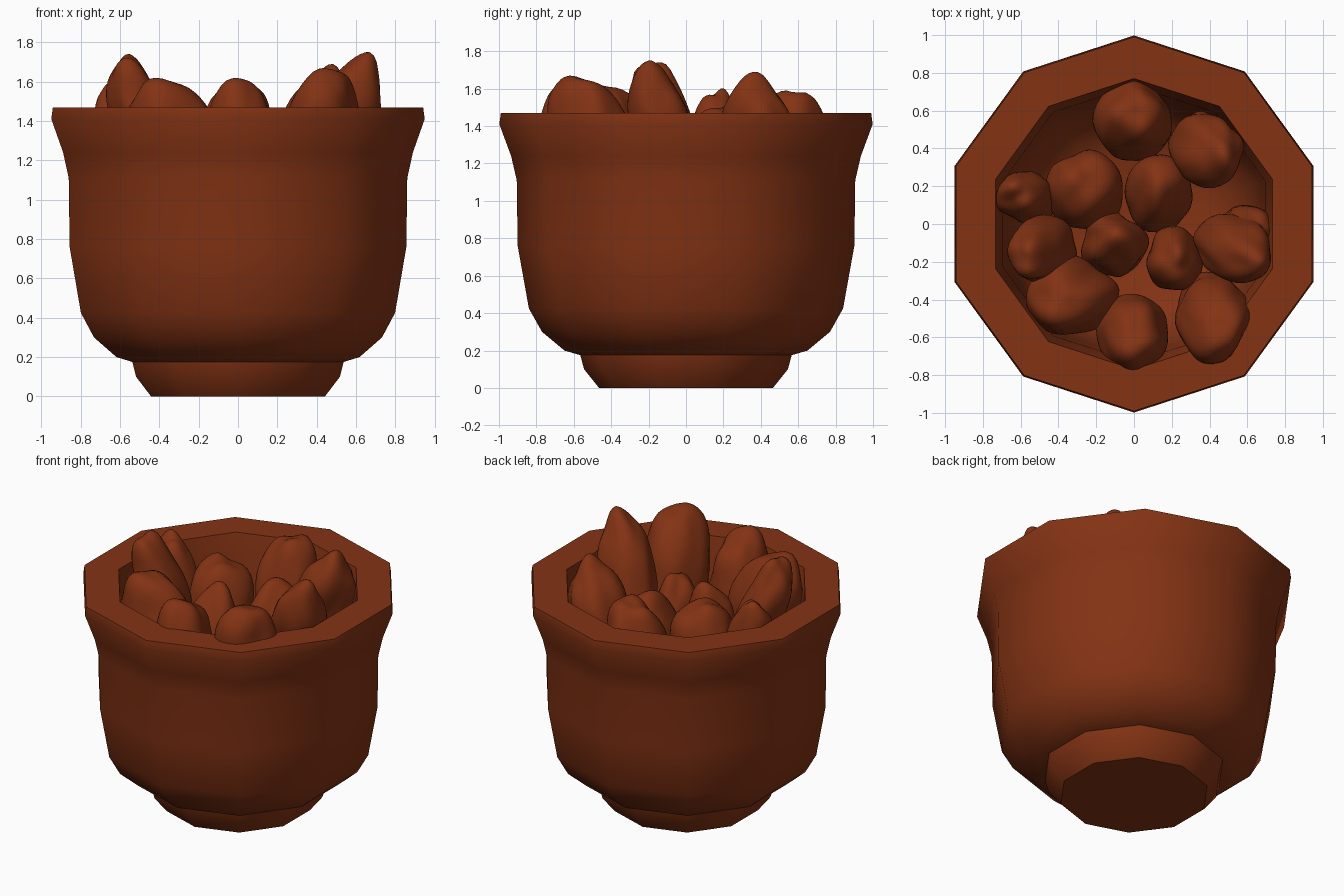
import bpy, bmesh, math
from mathutils import Vector, noise

if "Cube" in bpy.data.objects:
    bpy.data.objects.remove(bpy.data.objects["Cube"])

clay = bpy.data.materials.new("red_brown_clay")
clay.diffuse_color = (0.23, 0.033, 0.007, 1)
clay.use_nodes = True
clay.node_tree.nodes["Principled BSDF"].inputs["Base Color"].default_value = clay.diffuse_color


def finish(bm, name, angle):
    bmesh.ops.recalc_face_normals(bm, faces=bm.faces[:])
    me = bpy.data.meshes.new(name)
    bm.to_mesh(me)
    bm.free()
    me.materials.append(clay)
    ob = bpy.data.objects.new(name, me)
    bpy.context.collection.objects.link(ob)
    bpy.ops.object.select_all(action='DESELECT')
    ob.select_set(True)
    bpy.context.view_layer.objects.active = ob
    bpy.ops.object.shade_smooth_by_angle(angle=math.radians(angle))
    return ob


# Ten-sided bowl: foot, body, flared lip, then the inside down to its floor
SIDES = 10
profile = [(0.465, 0), (0.545, 0.1), (0.565, 0.175), (0.65, 0.2), (0.77, 0.3),
           (0.84, 0.425), (0.9, 0.76), (0.905, 1.11), (0.935, 1.24),
           (0.998, 1.41), (0.99, 1.47), (0.77, 1.47), (0.73, 1.26),
           (0.71, 0.8), (0.66, 0.5), (0.56, 0.36), (0.4, 0.28)]
bm = bmesh.new()
rings = []
for r, z in profile:
    angles = [math.pi / 2 + 2 * math.pi * i / SIDES for i in range(SIDES)]
    rings.append([bm.verts.new((r * math.cos(a), r * math.sin(a), z)) for a in angles])
for a, b in zip(rings, rings[1:]):
    for i in range(SIDES):
        j = (i + 1) % SIDES
        bm.faces.new((a[i], a[j], b[j], b[i]))
bm.faces.new(rings[0])
bm.faces.new(rings[-1])
finish(bm, "bowl", 42)


# Lumpy upright stones: centre x, y, half widths, top height, lean of the tip
def stone(i, x, y, rx, ry, top, lx=0, ly=0, half=0.37):
    bm = bmesh.new()
    bmesh.ops.create_icosphere(bm, subdivisions=4, radius=1)
    seed = Vector((3.7 * i, 1.9 * i, 5.3 * i))
    for v in bm.verts:
        v.co *= 1 + 0.2 * noise.noise(v.co * 1.25 + seed)
    lo = [min(v.co[k] for v in bm.verts) for k in range(3)]
    hi = [max(v.co[k] for v in bm.verts) for k in range(3)]
    wx, wy = math.sqrt(rx * rx - lx * lx), math.sqrt(ry * ry - ly * ly)
    for v in bm.verts:
        px, py, pz = [2 * (v.co[k] - lo[k]) / (hi[k] - lo[k]) - 1 for k in range(3)]
        v.co = (x + wx * px + lx * pz, y + wy * py + ly * pz, top - half + half * pz)
    finish(bm, f"stone_{i}", 60)


stones = [
    (-0.01, 0.55, 0.21, 0.21, 1.59, 0, 0.05),
    (0.38, 0.39, 0.20, 0.20, 1.69, 0.08, -0.04),
    (-0.26, 0.18, 0.21, 0.21, 1.51, -0.03, 0.03),
    (-0.57, 0.14, 0.16, 0.14, 1.60, -0.06, 0.02),
    (0.13, 0.16, 0.18, 0.21, 1.47, 0, 0.05),
    (-0.48, -0.13, 0.185, 0.18, 1.74, -0.10, -0.04),
    (-0.10, -0.10, 0.18, 0.18, 1.49, 0, 0.04),
    (0.22, -0.18, 0.155, 0.17, 1.42, 0, 0),
    (0.54, -0.13, 0.21, 0.18, 1.75, 0.10, -0.07),
    (0.61, -0.03, 0.16, 0.13, 1.49, 0.04, 0),
    (-0.32, -0.37, 0.25, 0.215, 1.62, -0.05, -0.02),
    (-0.01, -0.58, 0.19, 0.21, 1.62, 0, -0.03),
    (0.42, -0.49, 0.21, 0.24, 1.67, 0.06, -0.10),
]
for i, s in enumerate(stones, 1):
    stone(i, *s)
